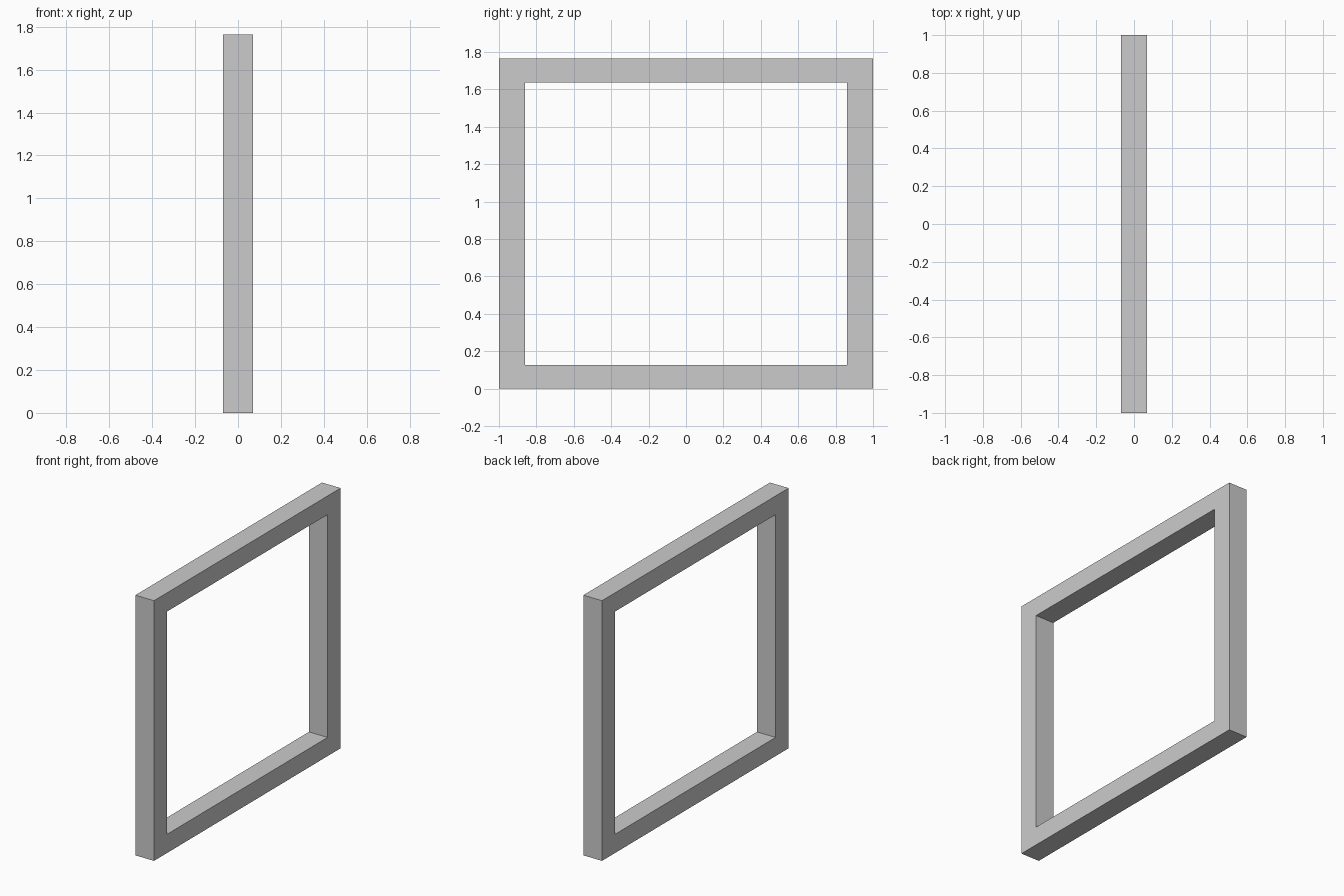
import bpy
import bmesh

if "Cube" in bpy.data.objects:
    bpy.data.objects.remove(bpy.data.objects["Cube"])

HALF_DEPTH = 0.07
OUTER = (1.0, 0.0, 1.765)     # half width, bottom, top
INNER = (0.86, 0.127, 1.638)


def rectangle(bm, x, size):
    w, lo, hi = size
    return [bm.verts.new((x, y, z)) for y, z in ((-w, lo), (w, lo), (w, hi), (-w, hi))]


# Rectangular frame: outer and inner loops on both sides, bridged into one solid
bm = bmesh.new()
loops = [rectangle(bm, HALF_DEPTH, OUTER), rectangle(bm, HALF_DEPTH, INNER),
         rectangle(bm, -HALF_DEPTH, INNER), rectangle(bm, -HALF_DEPTH, OUTER)]
for a, b in zip(loops, loops[1:] + loops[:1]):
    for i in range(4):
        j = (i + 1) % 4
        bm.faces.new((a[i], a[j], b[j], b[i]))
bmesh.ops.recalc_face_normals(bm, faces=bm.faces)

mesh = bpy.data.meshes.new("window_frame")
bm.to_mesh(mesh)
bm.free()
bpy.context.collection.objects.link(bpy.data.objects.new("window_frame", mesh))
